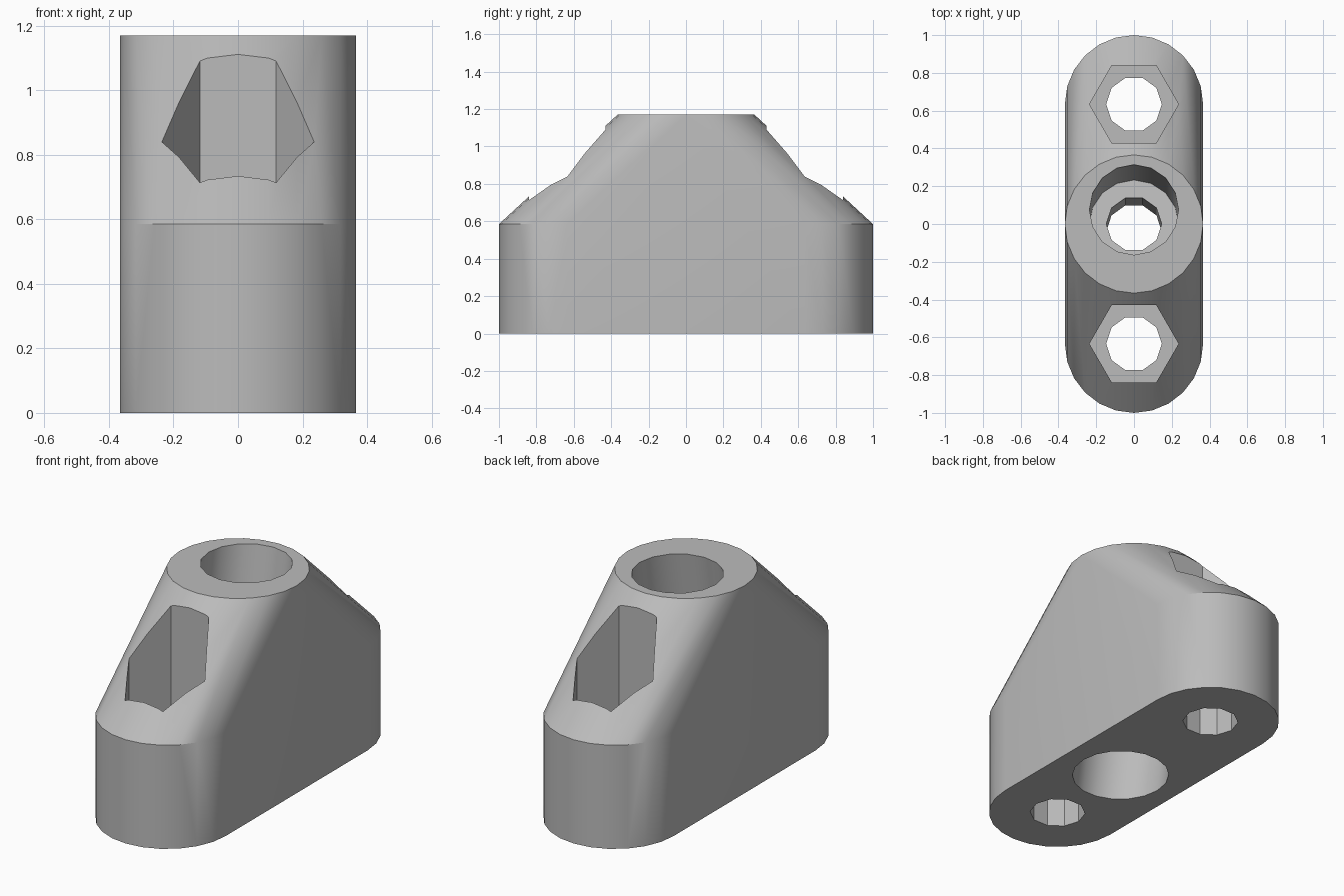
import bpy
import bmesh
from math import pi, cos, sin, radians
from mathutils import Matrix, Vector

cube = bpy.data.objects.get("Cube")
if cube:
    bpy.data.objects.remove(cube, do_unlink=True)

RADIUS = 0.366        # outer rounding
SPACING = 0.634       # bolt hole distance from the middle
BASE, TOP = 0.585, 1.17
TILT = radians(9.1)   # lean of the middle bore
PIVOT = Vector((0, 0, 0.70))

grey = bpy.data.materials.new("plain grey")
grey.use_nodes = True
grey.diffuse_color = (0.5, 0.5, 0.5, 1)
grey.node_tree.nodes["Principled BSDF"].inputs["Base Color"].default_value = (0.5, 0.5, 0.5, 1)


def link(name, bm):
    bmesh.ops.recalc_face_normals(bm, faces=bm.faces)
    mesh = bpy.data.meshes.new(name)
    bm.to_mesh(mesh)
    bm.free()
    mesh.materials.append(grey)
    obj = bpy.data.objects.new(name, mesh)
    bpy.context.collection.objects.link(obj)
    return obj


def prism(name, sides, radius, low, high, place=Matrix()):
    """Upright prism with a corner on +x, then moved by a matrix."""
    bm = bmesh.new()
    rings = []
    for z in (low, high):
        rings.append([bm.verts.new((radius * cos(2 * pi * i / sides),
                                    radius * sin(2 * pi * i / sides), z))
                      for i in range(sides)])
    bottom, top = rings
    bm.faces.new(bottom[::-1])
    bm.faces.new(top)
    for i in range(sides):
        j = (i + 1) % sides
        bm.faces.new((bottom[i], bottom[j], top[j], top[i]))
    bm.transform(place)
    return link(name, bm)


# Body: hull around two short end posts and one tall middle post
bm = bmesh.new()
for y, height in ((-SPACING, BASE), (0, TOP), (SPACING, BASE)):
    for z in (0, height):
        bmesh.ops.create_circle(bm, segments=24, radius=RADIUS,
                                matrix=Matrix.Translation((0, y, z)))
hull = bmesh.ops.convex_hull(bm, input=bm.verts)
spare = {v for v in hull["geom_interior"] + hull["geom_unused"]
         if isinstance(v, bmesh.types.BMVert)}
bmesh.ops.delete(bm, geom=list(spare), context='VERTS')
loose = [e for e in bm.edges if not e.link_faces]
bmesh.ops.delete(bm, geom=loose, context='EDGES')
bmesh.ops.delete(bm, geom=[v for v in bm.verts if not v.link_faces], context='VERTS')
bmesh.ops.dissolve_limit(bm, angle_limit=radians(0.5), verts=bm.verts, edges=bm.edges)
body = link("bracket_body", bm)

# Cutters: bolt holes with hexagonal nut pockets, then the leaning stepped bore
cutters = []
for side, y in (("front", -SPACING), ("back", SPACING)):
    at = Matrix.Translation((0, y, 0))
    cutters.append(prism(side + "_bolt_hole", 10, 0.147, -0.2, 1.4, at))
    cutters.append(prism(side + "_nut_pocket", 6, 0.236, 0.29, 1.4, at))
lean = Matrix.Translation(PIVOT) @ Matrix.Rotation(-TILT, 4, 'X')
cutters.append(prism("middle_hole", 10, 0.147, -0.4, 0.3, lean))
cutters.append(prism("upper_bore", 16, 0.236, 0, 0.8, lean))
cutters.append(prism("lower_bore", 18, 0.256, -1.0, -0.25, lean))

bpy.ops.object.select_all(action='DESELECT')
bpy.context.view_layer.objects.active = body
body.select_set(True)
for cutter in cutters:
    cutter.hide_render = True
    mod = body.modifiers.new(cutter.name, 'BOOLEAN')
    mod.operation = 'DIFFERENCE'
    mod.solver = 'EXACT'
    mod.object = cutter
    bpy.ops.object.modifier_apply(modifier=mod.name)
for cutter in cutters:
    bpy.data.objects.remove(cutter, do_unlink=True)

bpy.ops.object.shade_smooth_by_angle(angle=radians(30))
